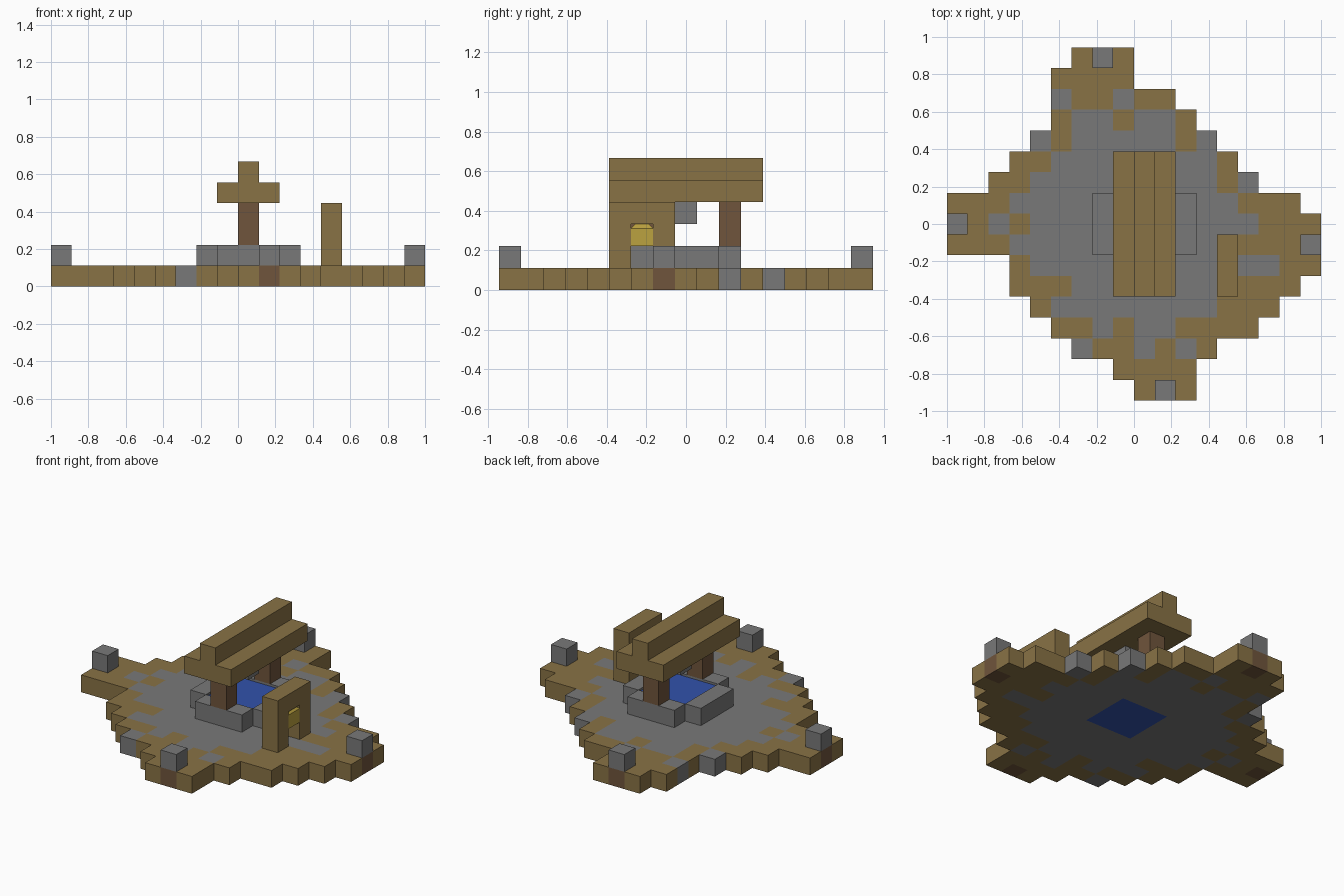
import bpy, bmesh
from mathutils import Matrix

cube = bpy.data.objects.get("Cube")
if cube:
    bpy.data.objects.remove(cube, do_unlink=True)

U = 2 / 18                      # one block
X0, Y0 = -1.0, 17 * U / 2       # left edge, back edge


def material(name, rgb):
    m = bpy.data.materials.new(name)
    m.use_nodes = True
    m.diffuse_color = (*rgb, 1)
    m.node_tree.nodes["Principled BSDF"].inputs["Base Color"].default_value = (*rgb, 1)
    return m


planks = material("plank brown", (0.25, 0.17, 0.06))
stone = material("stone grey", (0.19, 0.19, 0.19))
timber = material("dark timber", (0.16, 0.09, 0.045))
water = material("water blue", (0.032, 0.085, 0.41))
gold = material("bell gold", (0.50, 0.36, 0.05))


def finish(name, bm, mats):
    mesh = bpy.data.meshes.new(name)
    bmesh.ops.recalc_face_normals(bm, faces=bm.faces)
    bm.to_mesh(mesh)
    bm.free()
    for m in mats:
        mesh.materials.append(m)
    ob = bpy.data.objects.new(name, mesh)
    bpy.context.collection.objects.link(ob)
    return ob


def box(name, mat, col, row, level, nx=1, ny=1, nz=1):
    """Box in block units: column from the left, row from the back, level from the ground."""
    bm = bmesh.new()
    size = Matrix.Diagonal((nx * U, ny * U, nz * U, 1))
    centre = (X0 + (col + nx / 2) * U, Y0 - (row + ny / 2) * U, (level + nz / 2) * U)
    bmesh.ops.create_cube(bm, size=1, matrix=Matrix.Translation(centre) @ size)
    return finish(name, bm, [mat])


# Ground plan, back row first: b planks, s stone, d timber, w water
PLAN = [
    "......bdb.........",
    ".....bbbb.........",
    ".....sbbsbb.......",
    ".....bssbssb......",
    "....sbsssssbs.....",
    "...bbssssssssb....",
    "..bbsssssssssbs...",
    "bbbssssswwwsssbbb.",
    "dbsbsssswwwssssbbb",
    "bbbssssswwwsssbbbd",
    "...bssssssssssssbb",
    "...bbbssssssssbbb.",
    "....bssssssssbbb..",
    ".....bbsbssbbbb...",
    "......sbbsbsb.....",
    "........bbbb......",
    ".........bdb......",
]
cells = {(c, r): k for r, line in enumerate(PLAN) for c, k in enumerate(line) if k != "."}

# Ground slab: only the outer faces of each block
bm = bmesh.new()


def add_face(points, kind):
    face = bm.faces.new([bm.verts.new((X0 + x * U, Y0 - y * U, z * U)) for x, y, z in points])
    face.material_index = "bsdw".index(kind)


for (c, r), kind in cells.items():
    corners = [(c, r), (c + 1, r), (c + 1, r + 1), (c, r + 1)]
    beside = [(c, r - 1), (c + 1, r), (c, r + 1), (c - 1, r)]
    for z in (0, 1):
        add_face([(x, y, z) for x, y in corners], kind)
    for i, other in enumerate(beside):
        if other not in cells:
            a, b = corners[i], corners[(i + 1) % 4]
            add_face([(*a, 0), (*b, 0), (*b, 1), (*a, 1)], kind)
bmesh.ops.remove_doubles(bm, verts=bm.verts, dist=0.001)
finish("ground", bm, [planks, stone, timber, water])

# Stone markers on the timber blocks
for (c, r), kind in cells.items():
    if kind == "d":
        box("corner_marker", stone, c, r, 1)

# Well ring and its water
for side, row in (("back", 6), ("front", 10)):
    box("well_wall_" + side, stone, 8, row, 1, nx=3)
    box("well_post_" + side, timber, 9, row, 2, nz=2)
for side, col in (("right", 7), ("left", 11)):
    box("well_wall_" + side, stone, col, 7, 1, ny=3)
box("well_water", water, 8, 7, 1, 3, 3, 0.875)

# Well roof and bucket
box("roof_base", planks, 8, 5, 4, nx=3, ny=7)
box("roof_ridge", planks, 9, 5, 5, ny=7)
box("bucket", stone, 9, 8, 3)

# Bell stand
for side, row in (("back", 9), ("front", 11)):
    box("bell_stand_leg_" + side, planks, 13, row, 1, nz=2)
box("bell_stand_beam", planks, 13, 9, 3, ny=3)

# Bell with chamfered top
bell = box("bell", gold, 13, 10, 2)
bm = bmesh.new()
bm.from_mesh(bell.data)
top = max(v.co.z for v in bm.verts)
edges = [e for e in bm.edges if sum(v.co.z for v in e.verts) > 2 * top - 0.01]
bmesh.ops.bevel(bm, geom=edges, offset=0.2 * U, segments=1, affect="EDGES")
bm.to_mesh(bell.data)
bm.free()
